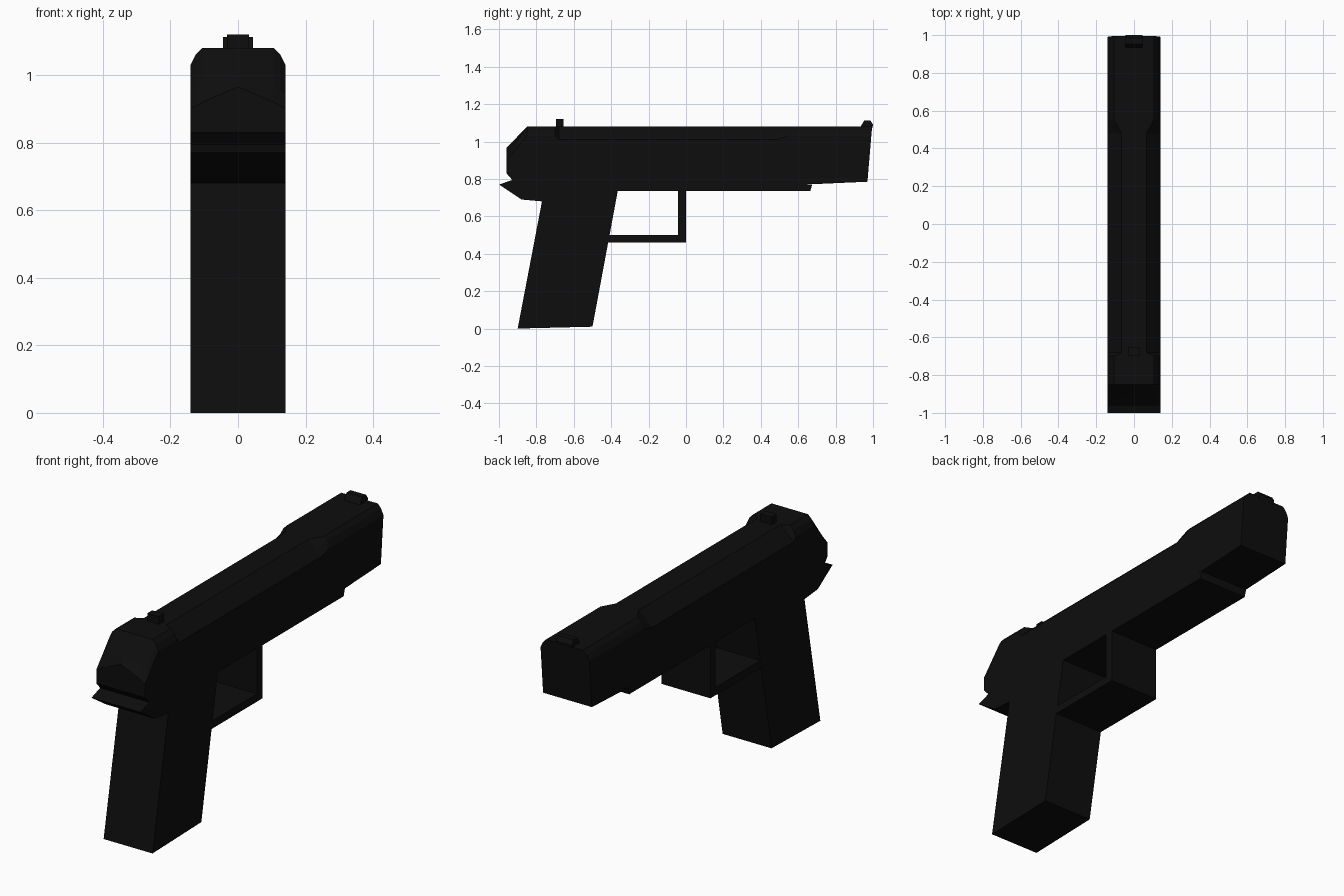
import bpy, bmesh

if "Cube" in bpy.data.objects:
    bpy.data.objects.remove(bpy.data.objects["Cube"])

W = 0.14  # half width of the body

black = bpy.data.materials.new("black_metal")
black.diffuse_color = (0.004, 0.004, 0.004, 1)
black.use_nodes = True
black.node_tree.nodes["Principled BSDF"].inputs["Base Color"].default_value = black.diffuse_color


def finish(name, bm):
    bmesh.ops.recalc_face_normals(bm, faces=bm.faces)
    mesh = bpy.data.meshes.new(name)
    bm.to_mesh(mesh)
    bm.free()
    mesh.materials.append(black)
    obj = bpy.data.objects.new(name, mesh)
    bpy.context.collection.objects.link(obj)
    return obj


def extrude_profile(name, pts, half):
    """Side profile (y, z) extruded across x."""
    bm = bmesh.new()
    a = [bm.verts.new((-half, y, z)) for y, z in pts]
    b = [bm.verts.new((half, y, z)) for y, z in pts]
    bm.faces.new(a)
    bm.faces.new(b[::-1])
    n = len(pts)
    for i in range(n):
        j = (i + 1) % n
        bm.faces.new((a[i], b[i], b[j], a[j]))
    return finish(name, bm)


def loft(name, sections):
    """Mirrored half sections (x, z), bottom to top centre, joined along y."""
    bm = bmesh.new()
    rings = []
    for y, lean, half in sections:
        ring = half + [(-x, z) for x, z in reversed(half) if x > 0]
        rings.append([bm.verts.new((x, y + lean * (z - 0.785), z)) for x, z in ring])
    n = len(rings[0])
    for r, s in zip(rings, rings[1:]):
        for i in range(n):
            j = (i + 1) % n
            bm.faces.new((r[i], r[j], s[j], s[i]))
    bm.faces.new(rings[0])
    bm.faces.new(rings[-1][::-1])
    return finish(name, bm)


def wide(bottom):
    return [(W, bottom), (W, 1.03), (0.125, 1.06), (0.105, 1.08), (0, 1.08)]


def narrow(bottom):
    return [(W, bottom), (W, 1.01), (0.105, 1.045), (0.065, 1.08), (0, 1.08)]


# Slide: faceted rear, narrowed top in the middle, leaning muzzle face
tail = [(W, 0.83), (W, 0.90), (0.125, 0.908), (0.105, 0.92), (0, 0.965)]
mid = [(x, z + 0.32 * (w[1] - z)) for (x, z), w in zip(tail, wide(0.79))]
mid[0] = (W, 0.79)
loft("slide", [
    (-0.96, 0, tail),
    (-0.925, 0, mid),
    (-0.85, 0, wide(0.77)),
    (-0.70, 0, wide(0.77)),
    (-0.68, 0, narrow(0.77)),
    (0.48, 0, narrow(0.77)),
    (0.55, 0, wide(0.77)),
    (0.68, 0, wide(0.772)),
    (0.97, 0.085, wide(0.785)),
])

# Frame with rear tang and slanted grip
extrude_profile("frame_and_grip", [
    (-1.0, 0.77), (-0.88, 0.69), (-0.77, 0.68), (-0.90, 0.0), (-0.50, 0.01),
    (-0.365, 0.735), (0.665, 0.735), (0.675, 0.771), (-0.85, 0.775), (-0.92, 0.797),
], W)

# Trigger guard
extrude_profile("trigger_guard", [
    (-0.43, 0.46), (0, 0.46), (0, 0.74), (-0.043, 0.74), (-0.043, 0.5), (-0.42, 0.5),
], W)

# Sights
extrude_profile("rear_sight", [
    (-0.695, 1.07), (-0.655, 1.07), (-0.655, 1.12), (-0.695, 1.12),
], 0.033)
extrude_profile("front_sight", [
    (0.93, 1.07), (0.995, 1.07), (1.0, 1.09), (0.985, 1.113), (0.953, 1.113), (0.937, 1.085),
], 0.045)
